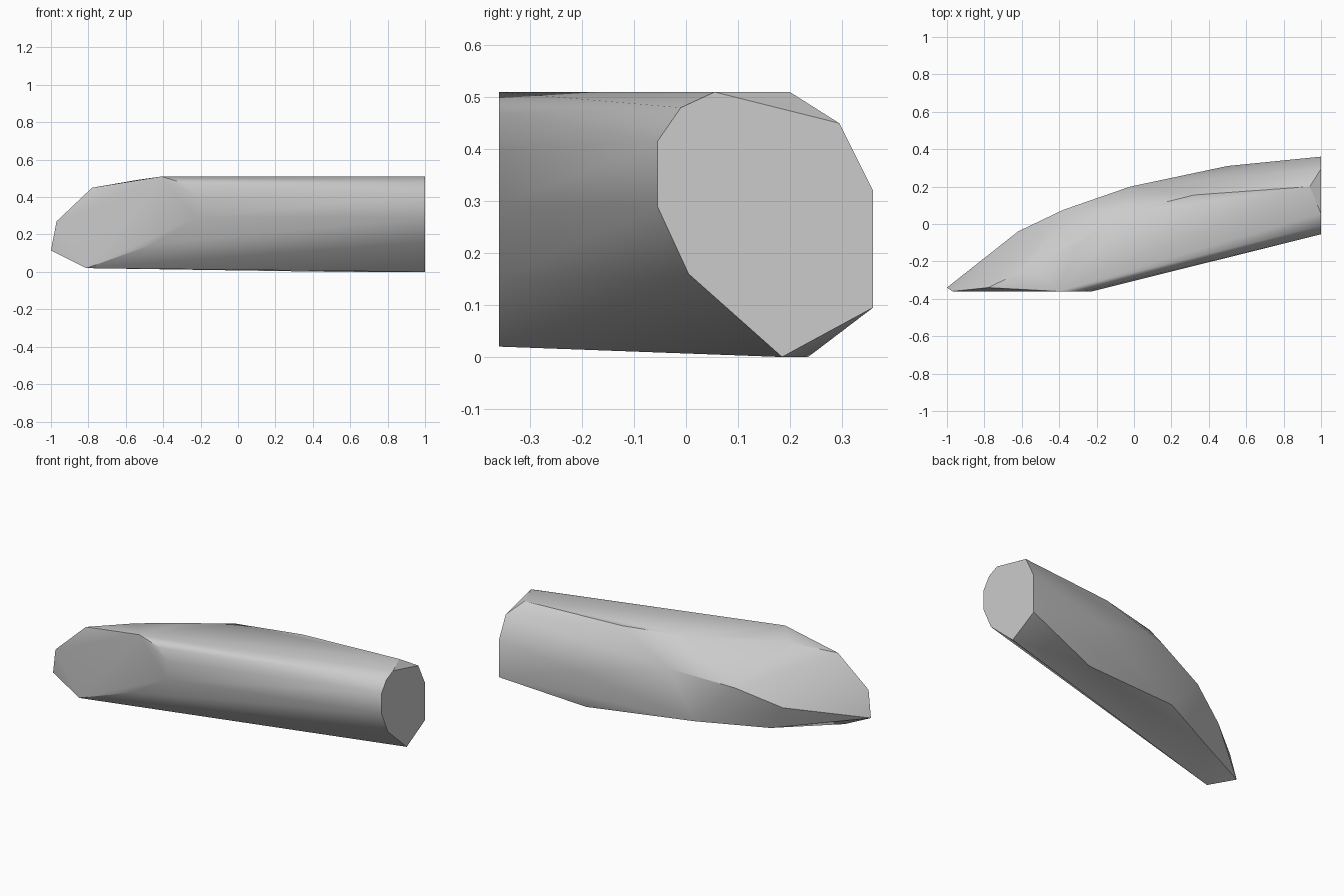
import bpy
import bmesh
import math
from mathutils import Vector

# Remove the default object
default_cube = bpy.data.objects.get("Cube")
if default_cube:
    bpy.data.objects.remove(default_cube, do_unlink=True)


def make_material(name, colour):
    material = bpy.data.materials.new(name)
    material.use_nodes = True
    material.diffuse_color = colour
    shader = material.node_tree.nodes["Principled BSDF"]
    shader.inputs["Base Color"].default_value = colour
    return material


def make_hull(name, points, material, sharp_angle):
    """Wrap a tight convex skin around the profile corners."""
    bm = bmesh.new()
    for point in points:
        bm.verts.new(Vector(point))
    result = bmesh.ops.convex_hull(bm, input=bm.verts[:])
    unused = {item for item in result["geom_interior"] + result["geom_unused"]
              if isinstance(item, bmesh.types.BMVert) and not item.link_faces}
    bmesh.ops.delete(bm, geom=list(unused), context="VERTS")
    bmesh.ops.dissolve_limit(bm, angle_limit=math.radians(0.5),
                             verts=bm.verts[:], edges=bm.edges[:])
    bmesh.ops.recalc_face_normals(bm, faces=bm.faces[:])
    mesh = bpy.data.meshes.new(name)
    bm.to_mesh(mesh)
    bm.free()
    mesh.materials.append(material)
    obj = bpy.data.objects.new(name, mesh)
    bpy.context.scene.collection.objects.link(obj)
    mesh.shade_smooth()
    mesh.set_sharp_from_angle(angle=math.radians(sharp_angle))
    return obj


LENGTH_END = 1.0
FRONT = -0.36
TOP = 0.51

# Flat end cap: corners as (y, z)
end_cap = [(LENGTH_END, y, z) for y, z in (
    (-0.055, 0.415), (-0.055, 0.29), (0.005, 0.16), (0.185, 0), (0.36, 0.095),
    (0.36, 0.32), (0.295, 0.45), (0.055, TOP), (-0.01, 0.48))]

# Slanted front facet: corners as (x, z)
front_facet = [(x, FRONT, z) for x, z in (
    (-0.97, 0.27), (-0.41, TOP), (-0.27, 0.468), (-0.225, 0.4),
    (-0.225, 0.29), (-0.45, 0.15), (-0.81, 0.02))]

# Flat upper rim: corners as (x, y)
upper_rim = [(x, y, TOP) for x, y in (
    (0.94, 0.2), (0.32, 0.155), (-0.06, 0.06), (-0.3, -0.1))]

# Curved back, pointed tip and lower rim
back_bulge = [(0.5, 0.31, 0.24), (-0.02, 0.2, 0.36), (-0.38, 0.075, 0.29),
              (-0.62, -0.04, 0.19), (-0.53, -0.22, 0.493)]
tip = [(-1, -0.34, 0.115), (-0.78, -0.34, 0.45)]
lower_rim = [(0.505, 0.235, 0), (-0.15, 0.135, 0.05), (-0.53, -0.05, 0.04)]

grey = make_material("plain grey", (0.6, 0.6, 0.6, 1))
make_hull("faceted_shard",
          end_cap + front_facet + upper_rim + back_bulge + tip + lower_rim,
          grey, 32)
